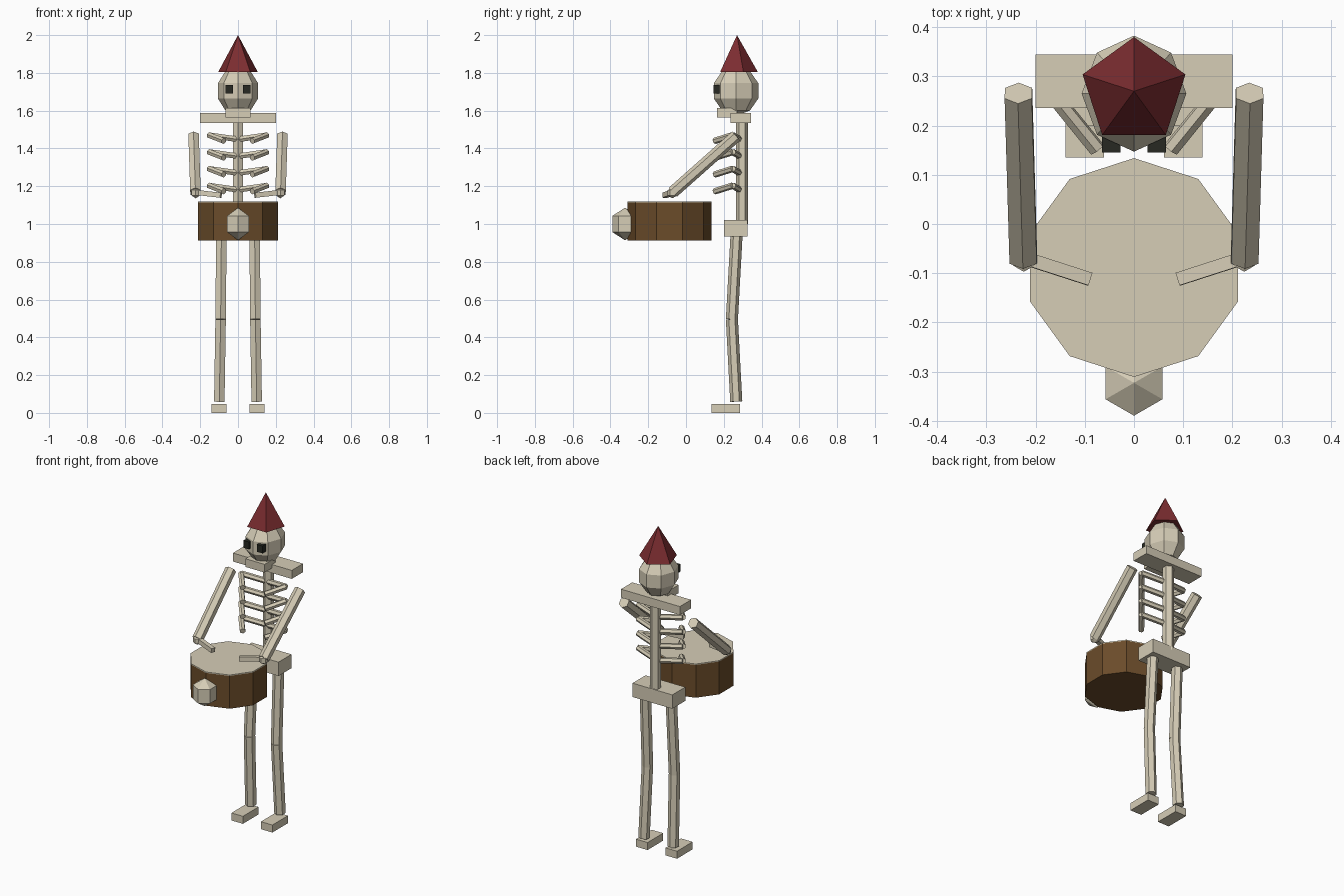
import bpy
import bmesh
from math import cos, sin, pi
from mathutils import Vector

cube = bpy.data.objects.get("Cube")
if cube:
    bpy.data.objects.remove(cube, do_unlink=True)


def material(name, rgb):
    mat = bpy.data.materials.new(name)
    mat.use_nodes = True
    colour = (*rgb, 1)
    mat.diffuse_color = colour
    mat.node_tree.nodes["Principled BSDF"].inputs["Base Color"].default_value = colour
    return mat


BONE = material("bone", (0.67, 0.61, 0.47))
WOOD = material("drum wood", (0.145, 0.072, 0.023))
RED = material("hat red", (0.2, 0.026, 0.03))
DARK = material("eye dark", (0.02, 0.022, 0.016))


def finish(name, bm, mat):
    bmesh.ops.recalc_face_normals(bm, faces=bm.faces)
    mesh = bpy.data.meshes.new(name)
    bm.to_mesh(mesh)
    bm.free()
    mesh.materials.append(mat)
    obj = bpy.data.objects.new(name, mesh)
    bpy.context.collection.objects.link(obj)
    return obj


def box(name, low, high, mat=BONE):
    low, high = Vector(low), Vector(high)
    bm = bmesh.new()
    bmesh.ops.create_cube(bm, size=1)
    for v in bm.verts:
        v.co = (low + high) / 2 + v.co * (high - low)
    return finish(name, bm, mat)


def tube(name, points, radius, sides=6, turn=0.0, mat=BONE, end_radius=None):
    """Straight prisms between successive points, one corner turned towards y."""
    bm = bmesh.new()
    tip = radius if end_radius is None else end_radius
    for a, b in zip(points, points[1:]):
        a, b = Vector(a), Vector(b)
        axis = (b - a).normalized()
        v = Vector((0, 1, 0))
        v = (v - axis * v.dot(axis)).normalized()
        u = axis.cross(v)
        spokes = [v * cos(turn + 2 * pi * i / sides) + u * sin(turn + 2 * pi * i / sides)
                  for i in range(sides)]
        base = [bm.verts.new(a + s * radius) for s in spokes]
        top = [bm.verts.new(b + s * tip) for s in spokes] if tip else [bm.verts.new(b)]
        bm.faces.new(base)
        if tip:
            bm.faces.new(top)
        for i in range(sides):
            j = (i + 1) % sides
            bm.faces.new((base[i], base[j], top[j], top[i]) if tip
                         else (base[i], base[j], top[0]))
    return finish(name, bm, mat)


def ball(name, centre, radii, segments, rings):
    bm = bmesh.new()
    bmesh.ops.create_uvsphere(bm, u_segments=segments, v_segments=rings, radius=1)
    for v in bm.verts:
        v.co = Vector(centre) + v.co * Vector(radii)
    return finish(name, bm, BONE)


# Head and pointed hat
ball("skull", (0, 0.265, 1.705), (0.112, 0.124, 0.13), 8, 5)
box("jaw", (-0.065, 0.165, 1.565), (0.065, 0.27, 1.615))
tube("hat", [(0, 0.27, 1.805), (0, 0.27, 2.0)], 0.11, sides=5, mat=RED, end_radius=0)

# Trunk
box("shoulder_bar", (-0.2, 0.236, 1.535), (0.2, 0.345, 1.587))
tube("spine", [(0, 0.296, 1.0), (0, 0.296, 1.55)], 0.032)
box("pelvis", (-0.135, 0.2, 0.935), (0.135, 0.326, 1.02))

# Paired parts
for side, s in (("left", 1), ("right", -1)):
    box(side + "_eye", (s * 0.046 - 0.019, 0.145, 1.69),
        (s * 0.046 + 0.019, 0.185, 1.735), DARK)
    for i in range(4):
        z = 1.47 - 0.089 * i
        tube(f"{side}_rib_{i + 1}",
             [(0, 0.285, z - 0.022), (s * 0.152, 0.247, z), (s * 0.075, 0.152, z - 0.03)],
             0.017)
    tube(side + "_arm", [(s * 0.235, 0.266, 1.466), (s * 0.225, -0.07, 1.168)], 0.032)
    ball(side + "_hand", (s * 0.224, -0.072, 1.165), (0.029, 0.029, 0.029), 6, 3)
    tube(side + "_drumstick", [(s * 0.22, -0.07, 1.167), (s * 0.09, -0.112, 1.152)],
         0.019, sides=4, turn=pi / 4)
    tube(side + "_leg",
         [(s * 0.088, 0.268, 0.95), (s * 0.092, 0.243, 0.495), (s * 0.099, 0.266, 0.06)],
         0.032)
    box(side + "_foot", (s * 0.1 - 0.039, 0.135, 0.0), (s * 0.1 + 0.039, 0.286, 0.046))

# Drum with a skin on top and a small skull ornament in front
tube("drum_body", [(0, -0.0885, 0.912), (0, -0.0885, 1.113)], 0.2225, sides=10, mat=WOOD)
tube("drum_skin", [(0, -0.0885, 1.113), (0, -0.0885, 1.119)], 0.2225, sides=10)
ball("drum_ornament", (0, -0.323, 1.0), (0.077, 0.077, 0.086), 6, 3)
